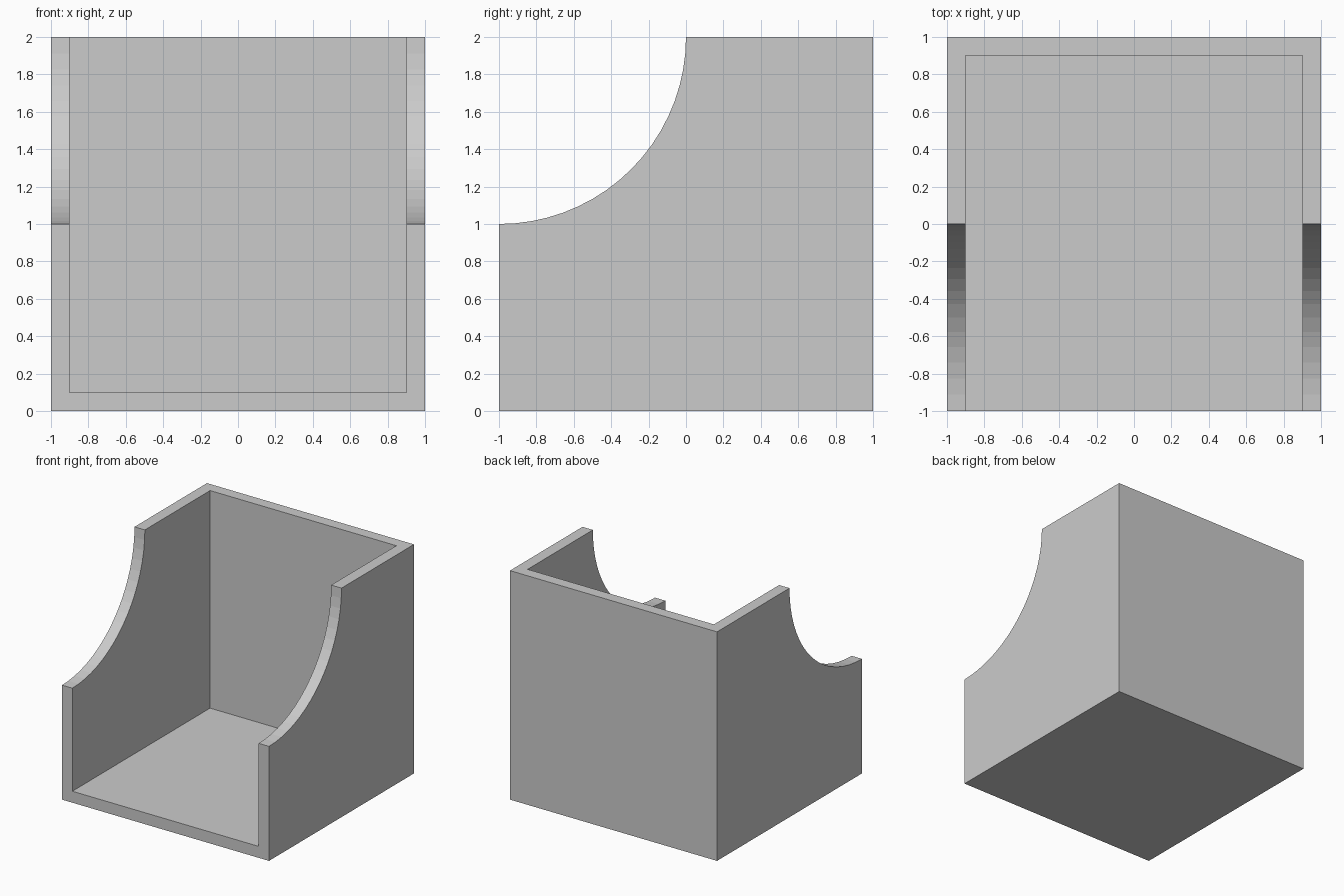
import bpy, bmesh
from math import sin, cos, radians

if "Cube" in bpy.data.objects:
    bpy.data.objects.remove(bpy.data.objects["Cube"])

WALL = 0.1

# Side profile (y, z): square with a quarter circle scooped from the top front
profile = [(-1, 0), (1, 0), (1, 2)]
profile += [(-1 + cos(radians(a)), 2 - sin(radians(a))) for a in range(0, 91, 5)]

# Bin body: the profile extruded across the full width
bm = bmesh.new()
face = bm.faces.new([bm.verts.new((-1, y, z)) for y, z in profile])
ext = bmesh.ops.extrude_face_region(bm, geom=[face])
verts = [v for v in ext["geom"] if isinstance(v, bmesh.types.BMVert)]
bmesh.ops.translate(bm, verts=verts, vec=(2, 0, 0))
bmesh.ops.recalc_face_normals(bm, faces=bm.faces)
mesh = bpy.data.meshes.new("open_bin")
bm.to_mesh(mesh)
bm.free()
body = bpy.data.objects.new("open_bin", mesh)
bpy.context.collection.objects.link(body)

# Hollow interior: open at the front and top
y0, y1, z0, z1 = -2, 1 - WALL, WALL, 3
bpy.ops.mesh.primitive_cube_add(size=1, location=(0, (y0 + y1) / 2, (z0 + z1) / 2))
cutter = bpy.context.object
cutter.name = "interior_cutter"
cutter.scale = (2 - 2 * WALL, y1 - y0, z1 - z0)
cutter.hide_render = True

cut = body.modifiers.new("hollow", 'BOOLEAN')
cut.operation = 'DIFFERENCE'
cut.solver = 'EXACT'
cut.object = cutter
bpy.ops.object.select_all(action='DESELECT')
body.select_set(True)
bpy.context.view_layer.objects.active = body
bpy.ops.object.modifier_apply(modifier=cut.name)
bpy.data.objects.remove(cutter)
